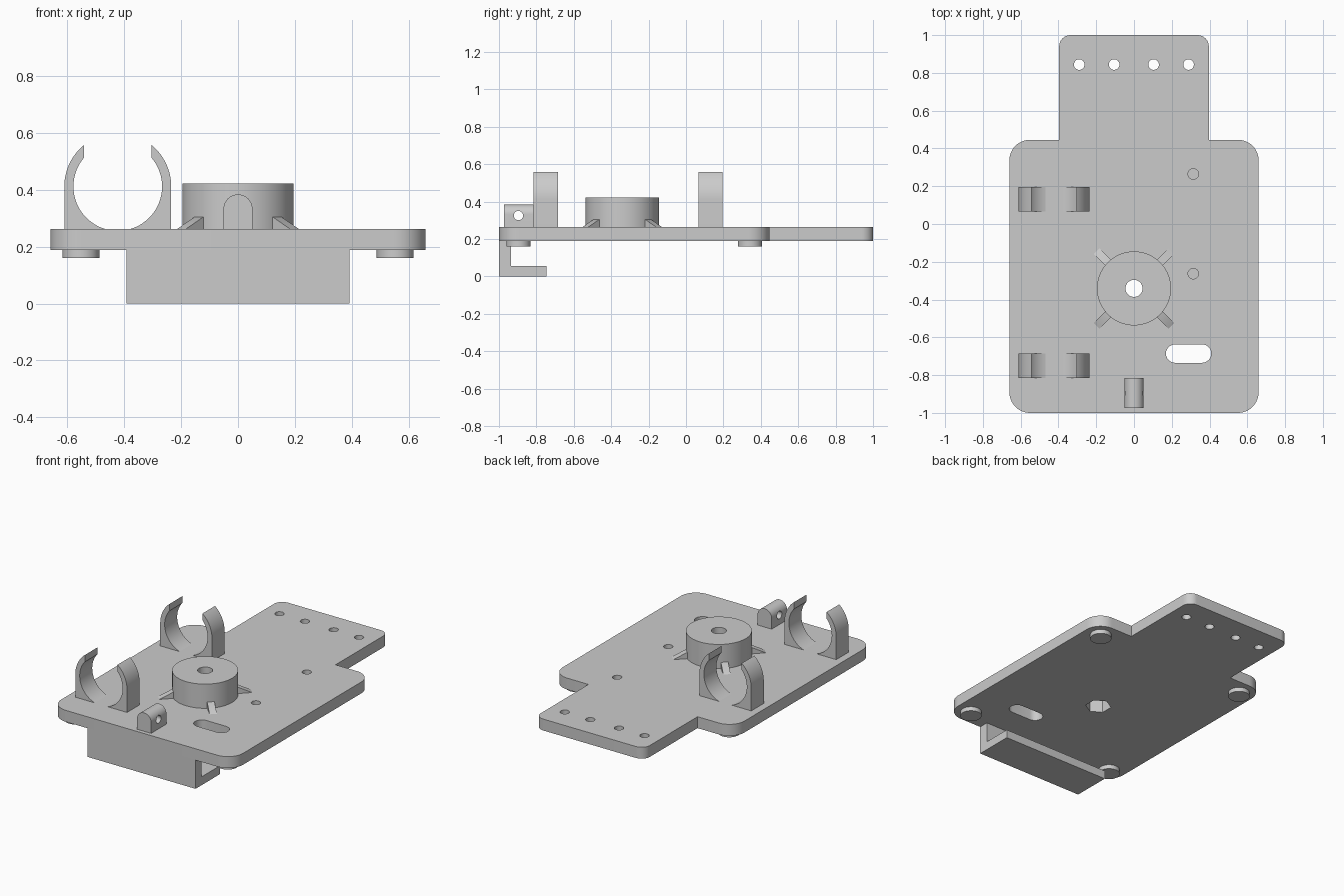
import bpy, bmesh
from math import sin, cos, acos, asin, radians, degrees
from mathutils import Matrix, Vector

if "Cube" in bpy.data.objects:
    bpy.data.objects.remove(bpy.data.objects["Cube"])

BOTTOM, TOP = 0.188, 0.263
BOSS = (0, -0.341)


def arc(cx, cy, r, a0, a1, n=12):
    return [(cx + r * cos(radians(a0 + (a1 - a0) * i / n)),
             cy + r * sin(radians(a0 + (a1 - a0) * i / n))) for i in range(n + 1)]


def circle(cx, cy, r, n=48, phase=0):
    return arc(cx, cy, r, phase, 360 + phase, n)[:-1]


def prism(name, pts, lo, hi, axis='z'):
    """Extrude a 2D outline along an axis from lo to hi."""
    place = {'z': lambda a, b, t: (a, b, t),
             'y': lambda a, b, t: (a, t, b),
             'x': lambda a, b, t: (t, a, b)}[axis]
    bm = bmesh.new()
    rings = [[bm.verts.new(place(a, b, t)) for a, b in pts] for t in (lo, hi)]
    for ring in rings:
        bm.faces.new(ring)
    n = len(pts)
    for i in range(n):
        j = (i + 1) % n
        bm.faces.new((rings[0][i], rings[0][j], rings[1][j], rings[1][i]))
    bmesh.ops.recalc_face_normals(bm, faces=bm.faces)
    mesh = bpy.data.meshes.new(name)
    bm.to_mesh(mesh)
    bm.free()
    ob = bpy.data.objects.new(name, mesh)
    bpy.context.collection.objects.link(ob)
    return ob


def cut(target, cutters):
    for c in cutters:
        m = target.modifiers.new("cut", 'BOOLEAN')
        m.operation, m.solver, m.object = 'DIFFERENCE', 'EXACT', c
        bpy.context.view_layer.objects.active = target
        bpy.ops.object.modifier_apply(modifier=m.name)


# Base plate: wide body with a narrower tab at the back
half = (arc(0.55, -0.89, 0.11, -90, 0) + arc(0.55, 0.336, 0.11, 0, 90)
        + [(0.396, 0.446)] + arc(0.336, 0.94, 0.06, 0, 90))
plate = prism("base_plate", half + [(-x, y) for x, y in reversed(half)], BOTTOM, TOP)

# Hub in the middle
hub = prism("hub", circle(*BOSS, 0.196, 64), TOP, 0.422)

# Cutters: hub bore, nut pocket, tab holes, blind holes, slot
bore = prism("bore_cutter", circle(*BOSS, 0.045), 0, 1)
pocket = prism("nut_pocket_cutter", circle(*BOSS, 0.079, 6, 30), 0, 0.33)
holes = [prism("tab_hole_cutter", circle(x, 0.844, 0.028, 32), 0, 1)
         for x in (-0.29, -0.105, 0.104, 0.289)]
holes += [prism("blind_hole_cutter", circle(0.314, y, 0.028, 32), 0.205, 1)
          for y in (0.265, -0.263)]
slot = prism("slot_cutter", arc(0.36, -0.686, 0.049, -90, 90)
             + arc(0.218, -0.686, 0.049, 90, 270), 0, 1)
cut(plate, [pocket, slot] + holes)
cut(hub, [pocket, bore])

# Sloping ribs around the hub
for k in range(4):
    rib = prism("hub_rib", [(0.18, TOP), (0.28, TOP), (0.19, 0.307), (0.18, 0.307)],
                -0.022, 0.022, 'y')
    rib.data.transform(Matrix.Translation(Vector((*BOSS, 0)))
                       @ Matrix.Rotation(radians(45 + 90 * k), 4, 'Z'))

# Open round clips, each a mirrored pair of jaws
CX, CZ, RI, RO, GAP = -0.423, 0.412, 0.156, 0.188, 0.119
jaw = (arc(0, CZ, RI, degrees(asin((TOP - CZ) / RI)), degrees(acos(GAP / RI)), 28)
       + arc(0, CZ, RO, degrees(acos(GAP / RO)), 0, 14) + [(RO, TOP)])
for end, y0 in (("front", -0.815), ("back", 0.066)):
    for side, s in (("left", -1), ("right", 1)):
        prism(f"{end}_clip_{side}_jaw", [(CX + s * x, z) for x, z in jaw],
              y0, y0 + 0.13, 'y')

# Arched lug with a cross hole
lug = prism("front_lug", [(-0.051, TOP)] + arc(0, 0.333, 0.051, 180, 0, 20)
            + [(0.051, TOP)], -0.974, -0.816, 'y')
lug_hole = prism("lug_hole_cutter", circle(-0.896, 0.325, 0.025, 32), -0.2, 0.2, 'x')
cut(lug, [lug_hole])

# Hook under the front edge
prism("front_hook", [(-1, BOTTOM), (-1, 0), (-0.746, 0), (-0.746, 0.055),
                     (-0.936, 0.055), (-0.936, BOTTOM)], -0.392, 0.392, 'x')

# Round feet
for x in (-0.553, 0.553):
    for y in (-0.896, 0.342):
        prism("foot", circle(x, y, 0.065), 0.16, BOTTOM)

# Remove cutters and shade
for c in [bore, pocket, slot, lug_hole] + holes:
    bpy.data.objects.remove(c)
bpy.ops.object.select_all(action='SELECT')
bpy.context.view_layer.objects.active = plate
bpy.ops.object.shade_smooth_by_angle(angle=radians(30))
